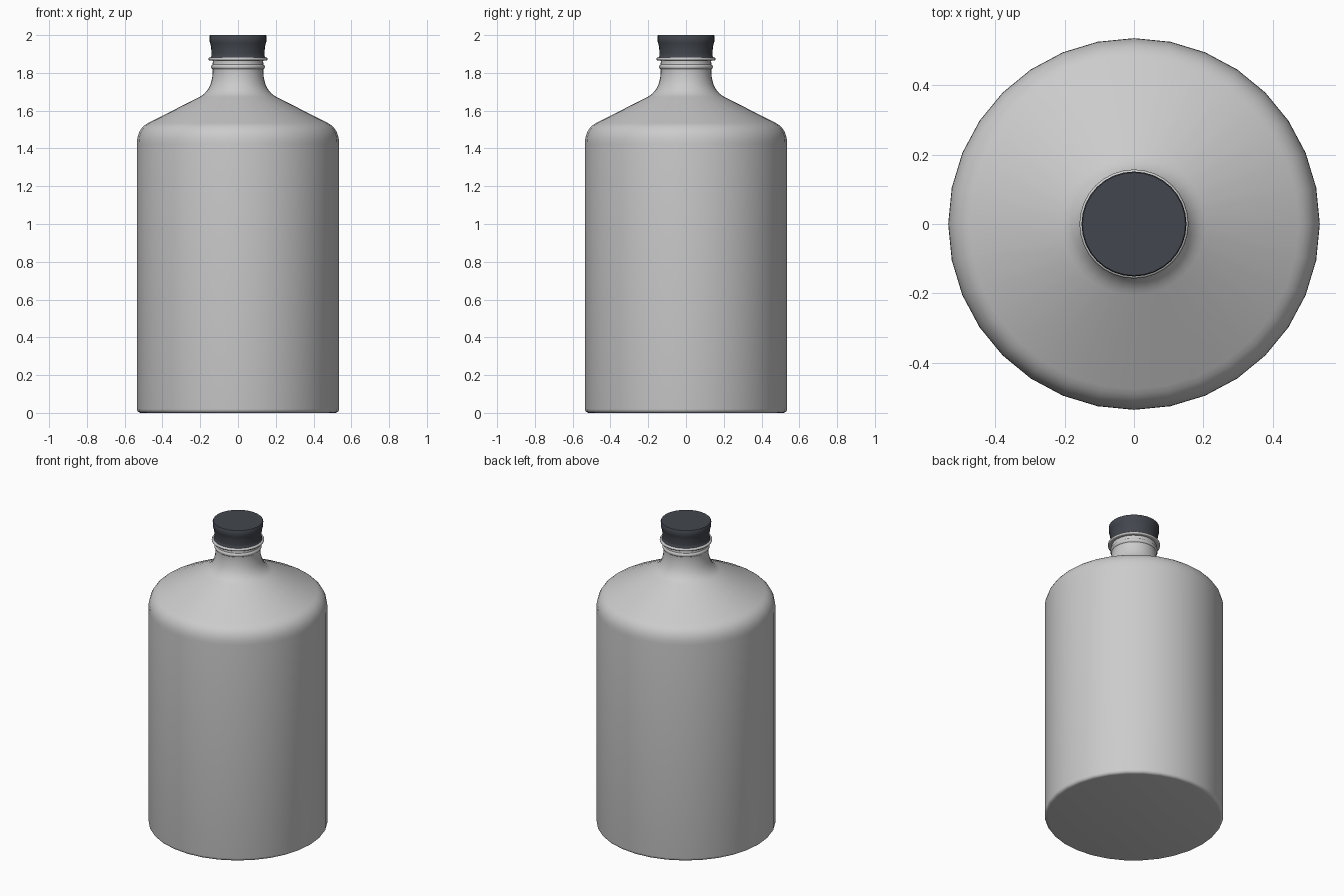
import bpy, bmesh, math

if "Cube" in bpy.data.objects:
    bpy.data.objects.remove(bpy.data.objects["Cube"])

SEGMENTS = 32


def arc(cx, cz, r, a0, a1, n):
    """Points on a circle arc in the (radius, height) plane, angles in degrees."""
    angles = [math.radians(a0 + (a1 - a0) * i / n) for i in range(n + 1)]
    return [(cx + r * math.cos(a), cz + r * math.sin(a)) for a in angles]


def bezier(p0, p1, p2, n):
    """Points on a quadratic curve between p0 and p2."""
    pts = []
    for i in range(n + 1):
        t = i / n
        pts.append(tuple((1 - t) ** 2 * a + 2 * t * (1 - t) * b + t * t * c
                         for a, b, c in zip(p0, p1, p2)))
    return pts


def lathe(name, profile, color=None):
    """Revolve an open (radius, height) profile and close both ends."""
    bm = bmesh.new()
    rings = []
    for r, z in profile:
        rings.append([bm.verts.new((r * math.cos(math.tau * i / SEGMENTS),
                                    r * math.sin(math.tau * i / SEGMENTS), z))
                      for i in range(SEGMENTS)])
    for low, high in zip(rings, rings[1:]):
        for i in range(SEGMENTS):
            j = (i + 1) % SEGMENTS
            bm.faces.new((low[i], low[j], high[j], high[i]))
    bm.faces.new(rings[0][::-1])
    bm.faces.new(rings[-1])
    mesh = bpy.data.meshes.new(name)
    bm.to_mesh(mesh)
    bm.free()
    obj = bpy.data.objects.new(name, mesh)
    bpy.context.collection.objects.link(obj)
    bpy.ops.object.select_all(action='DESELECT')
    obj.select_set(True)
    bpy.context.view_layer.objects.active = obj
    bpy.ops.object.shade_smooth_by_angle(angle=math.radians(40))
    if color:
        mat = bpy.data.materials.new(name + "_material")
        mat.diffuse_color = color
        mat.use_nodes = True
        mat.node_tree.nodes["Principled BSDF"].inputs["Base Color"].default_value = mat.diffuse_color
        mesh.materials.append(mat)
    return obj


# Bottle: rounded base, straight wall, sloped shoulder, flared neck with bead
bottle = arc(0.515, 0.02, 0.02, -90, 0, 4)
bottle += bezier((0.535, 1.425), (0.535, 1.505), (0.475, 1.535), 7)
bottle += bezier((0.205, 1.672), (0.138, 1.705), (0.134, 1.805), 8)
bottle += arc(0.128, 1.832, 0.014, -60, 60, 5)
bottle += [(0.133, 1.86), (0.135, 1.872)]
lathe("bottle", bottle)

# Collar ring just under the cap
lathe("collar_ring", [(0.13, 1.866)] + arc(0.149, 1.874, 0.008, -90, 90, 6) + [(0.13, 1.882)])

# Dark cap with a slightly waisted side
cap = [(0.146, 1.881)] + bezier((0.141, 1.887), (0.139, 1.935), (0.15, 1.965), 6)
cap += [(0.151, 1.996), (0.148, 2.0)]
lathe("cap", cap, (0.055, 0.062, 0.075, 1))
